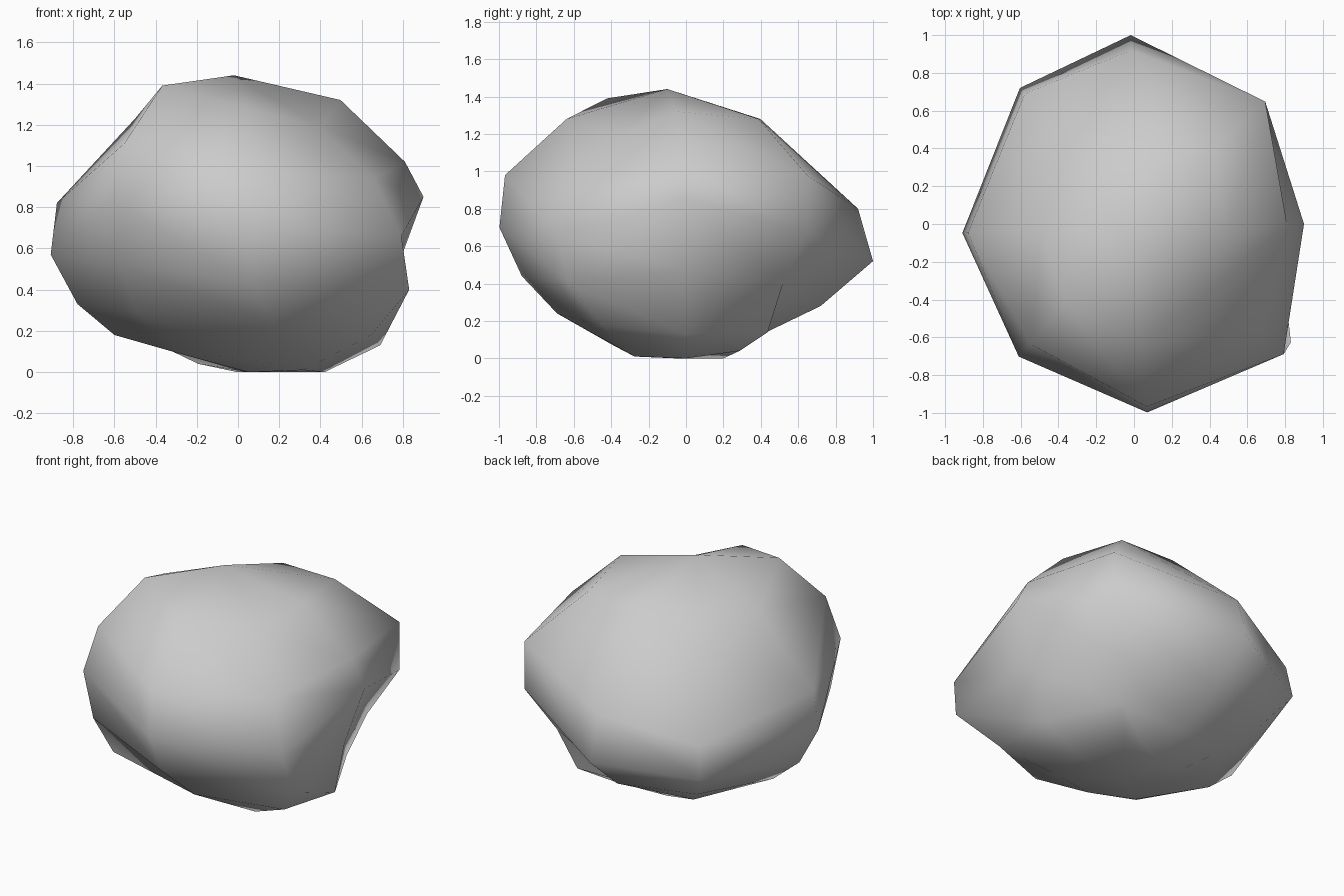
import bpy, bmesh
from math import radians, cos, sin

if "Cube" in bpy.data.objects:
    bpy.data.objects.remove(bpy.data.objects["Cube"])

# Boulder: eight uneven meridian profiles (radius, height, optional twist), top to bottom
PROFILES = {
    0:   [(.50, 1.32, -6), (.81, 1.02), (.90, .85), (.76, .47), (.69, .13), (.42, .00)],
    43:  [(.57, 1.28), (.95, .98), (.95, .67), (.76, .40), (.64, .14), (.42, .04)],
    91:  [(.40, 1.28, -7), (.92, .80), (1.0, .52), (.72, .28), (.43, .14), (.20, .00)],
    130: [(.54, 1.14), (.90, .66), (.94, .46), (.75, .28), (.50, .13), (.30, .04)],
    183: [(.50, 1.23), (.88, .82), (.91, .57), (.78, .33), (.60, .18), (.36, .12)],
    229: [(.56, 1.39), (.84, 1.11), (.93, .83), (.87, .52), (.75, .29), (.38, .08)],
    274: [(.64, 1.28), (.97, .98), (1.0, .70), (.88, .44), (.71, .24, 10), (.39, .07)],
    319: [(.53, 1.19), (.87, .94), (1.05, .66), (1.04, .40, 4), (.79, .18, 6), (.42, .01)],
}


def point(angle, r, z, twist=0):
    a = radians(angle + twist)
    return (r * cos(a), r * sin(a), z)


bm = bmesh.new()
columns = [[bm.verts.new(point(a, *p)) for p in profile] for a, profile in PROFILES.items()]
crown = bm.verts.new((-.02, -.10, 1.44))
base = bm.verts.new((.05, -.05, 0))

# Skin between neighbouring profiles and close at both poles
for i, left in enumerate(columns):
    right = columns[(i + 1) % len(columns)]
    bm.faces.new((crown, left[0], right[0]))
    for k in range(len(left) - 1):
        bm.faces.new((left[k], left[k + 1], right[k + 1], right[k]))
    bm.faces.new((left[-1], base, right[-1]))

bmesh.ops.recalc_face_normals(bm, faces=bm.faces)
for f in bm.faces:
    f.smooth = True
mesh = bpy.data.meshes.new("boulder")
bm.to_mesh(mesh)
bm.free()
boulder = bpy.data.objects.new("boulder", mesh)
bpy.context.collection.objects.link(boulder)
